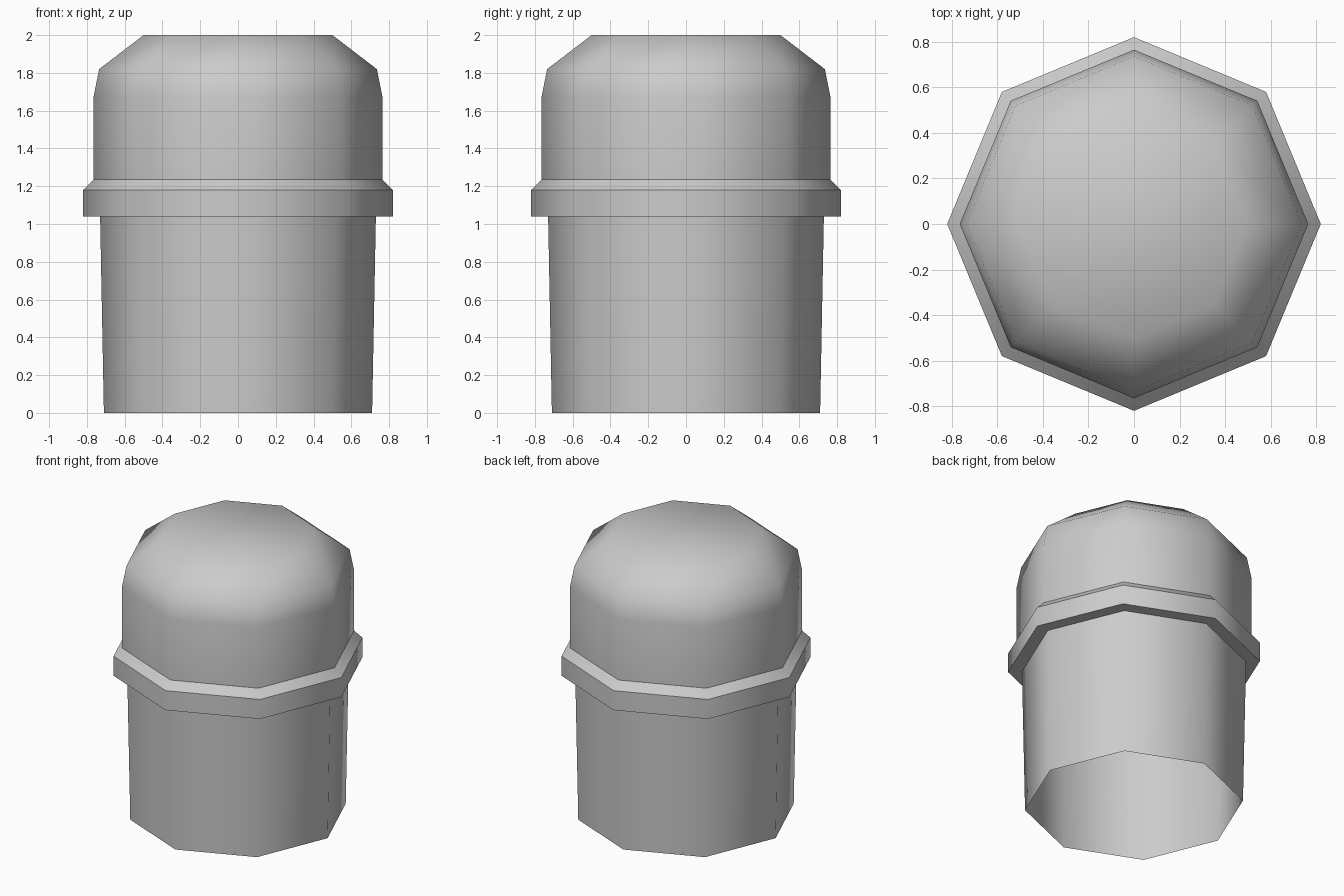
import bpy
import bmesh
from math import cos, sin, pi

SIDES = 8

cube = bpy.data.objects.get("Cube")
if cube:
    bpy.data.objects.remove(cube, do_unlink=True)

grey = bpy.data.materials.new("plain grey")
grey.use_nodes = True
colour = (0.6, 0.6, 0.6, 1)
grey.diffuse_color = colour
grey.node_tree.nodes["Principled BSDF"].inputs["Base Color"].default_value = colour


def turned_part(name, profile, cap_top=False, sharp_rings=False):
    """Sweep (radius, height) points, listed bottom to top, around the z axis."""
    bm = bmesh.new()
    rings = []
    for r, z in profile:
        angles = [2 * pi * i / SIDES for i in range(SIDES)]
        rings.append([bm.verts.new((r * cos(a), r * sin(a), z)) for a in angles])
    for low, high in zip(rings, rings[1:]):
        for i in range(SIDES):
            j = (i + 1) % SIDES
            bm.faces.new((low[i], low[j], high[j], high[i]))
    if cap_top:
        bm.faces.new(rings[-1])
    for face in bm.faces:
        face.smooth = True
    if sharp_rings:
        for ring in rings:
            for i in range(SIDES):
                bm.edges.get((ring[i - 1], ring[i])).smooth = False
    mesh = bpy.data.meshes.new(name)
    bm.to_mesh(mesh)
    bm.free()
    mesh.materials.append(grey)
    obj = bpy.data.objects.new(name, mesh)
    bpy.context.collection.objects.link(obj)
    return obj


# Hollow, slightly tapered sleeve, open at the bottom
turned_part("lower_sleeve", [(0.71, 0), (0.73, 1.04)])

# Bevelled collar with crisp rims
turned_part("collar", [(0.73, 1.04), (0.82, 1.04), (0.82, 1.18), (0.765, 1.235)],
            sharp_rings=True)

# Rounded cap with a flat top
turned_part("domed_cap", [(0.765, 1.235), (0.765, 1.67), (0.735, 1.82), (0.5, 2)],
            cap_top=True)
